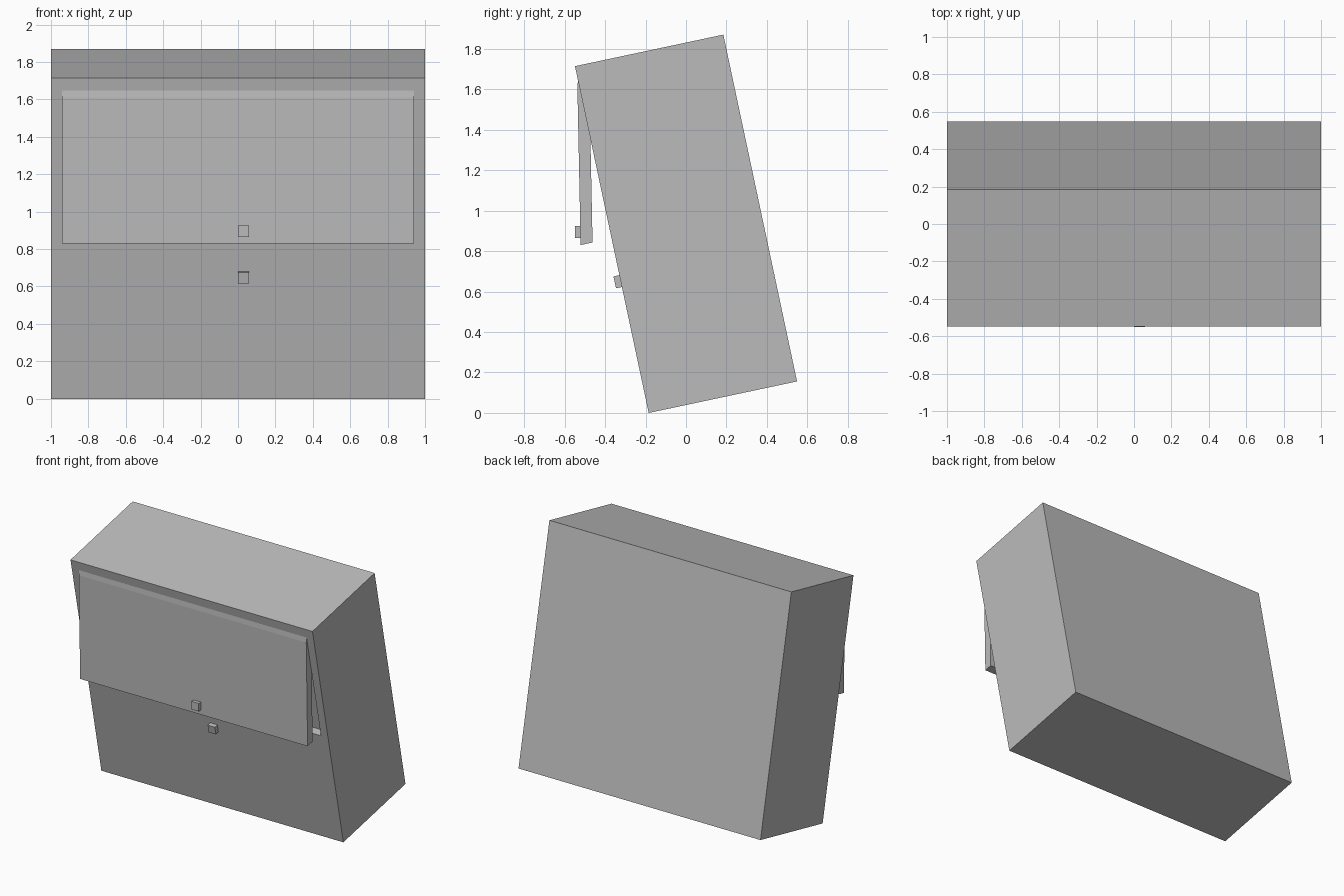
import bpy
import bmesh
from math import radians
from mathutils import Matrix, Vector

cube = bpy.data.objects.get("Cube")
if cube:
    bpy.data.objects.remove(cube, do_unlink=True)

grey = bpy.data.materials.new("plain grey")
grey.use_nodes = True
color = (0.5, 0.5, 0.5, 1)
grey.diffuse_color = color
grey.node_tree.nodes["Principled BSDF"].inputs["Base Color"].default_value = color

WIDTH, DEPTH, HEIGHT = 2.0, 0.75, 1.753
LEAN = Matrix.Rotation(radians(12), 3, "X")
CENTRE = Vector((0, 0, 0.935))


def lean(y, z):
    """Place a point of the upright box section on the leaning box."""
    p = LEAN @ Vector((0, y, z)) + CENTRE
    return p.y, p.z


def prism(name, section, x0, x1):
    """Extrude a y-z section from x0 to x1."""
    bm = bmesh.new()
    face = bm.faces.new([bm.verts.new((x0, y, z)) for y, z in section])
    new = bmesh.ops.extrude_face_region(bm, geom=[face])["geom"]
    verts = [v for v in new if isinstance(v, bmesh.types.BMVert)]
    bmesh.ops.translate(bm, verts=verts, vec=(x1 - x0, 0, 0))
    bmesh.ops.recalc_face_normals(bm, faces=bm.faces)
    mesh = bpy.data.meshes.new(name)
    bm.to_mesh(mesh)
    bm.free()
    mesh.materials.append(grey)
    obj = bpy.data.objects.new(name, mesh)
    bpy.context.scene.collection.objects.link(obj)
    return obj


def leaning_block(name, y0, y1, z0, z1, x0, x1):
    section = [lean(y, z) for y, z in ((y0, z0), (y1, z0), (y1, z1), (y0, z1))]
    return prism(name, section, x0, x1)


# Leaning case with a shallow recess in the upper front
front, top = -DEPTH / 2, HEIGHT / 2
recess_top, recess_bottom = top - 0.068, top - 0.885
case = leaning_block("case", front, -front, -top, top, -WIDTH / 2, WIDTH / 2)
cutter = leaning_block("recess_cutter", front - 0.1, front + 0.06,
                       recess_bottom, recess_top, -0.941, 0.941)
cutter.hide_render = True
cut = case.modifiers.new("recess", "BOOLEAN")
cut.operation = "DIFFERENCE"
cut.solver = "EXACT"
cut.object = cutter
bpy.context.view_layer.update()
cut_mesh = bpy.data.meshes.new_from_object(
    case.evaluated_get(bpy.context.evaluated_depsgraph_get()))
case.modifiers.clear()
case.data = cut_mesh
bpy.data.objects.remove(cutter, do_unlink=True)

# Hanging flap, hinged at the top of the recess
outer = [(-0.534, 1.648), (-0.537, 1.61), (-0.521, 0.83)]
inner = [(y + 0.059, z + 0.0125) for y, z in reversed(outer)]
inner[-1] = (inner[-1][0], 1.645)
prism("flap", outer + inner, -0.94, 0.94)

# Catch on the flap and its mate on the case
prism("flap_catch", [(-0.55, 0.865), (-0.515, 0.865),
                     (-0.515, 0.925), (-0.55, 0.925)], 0, 0.06)
leaning_block("case_catch", front - 0.03, front + 0.005, -0.24, -0.18, 0, 0.06)
